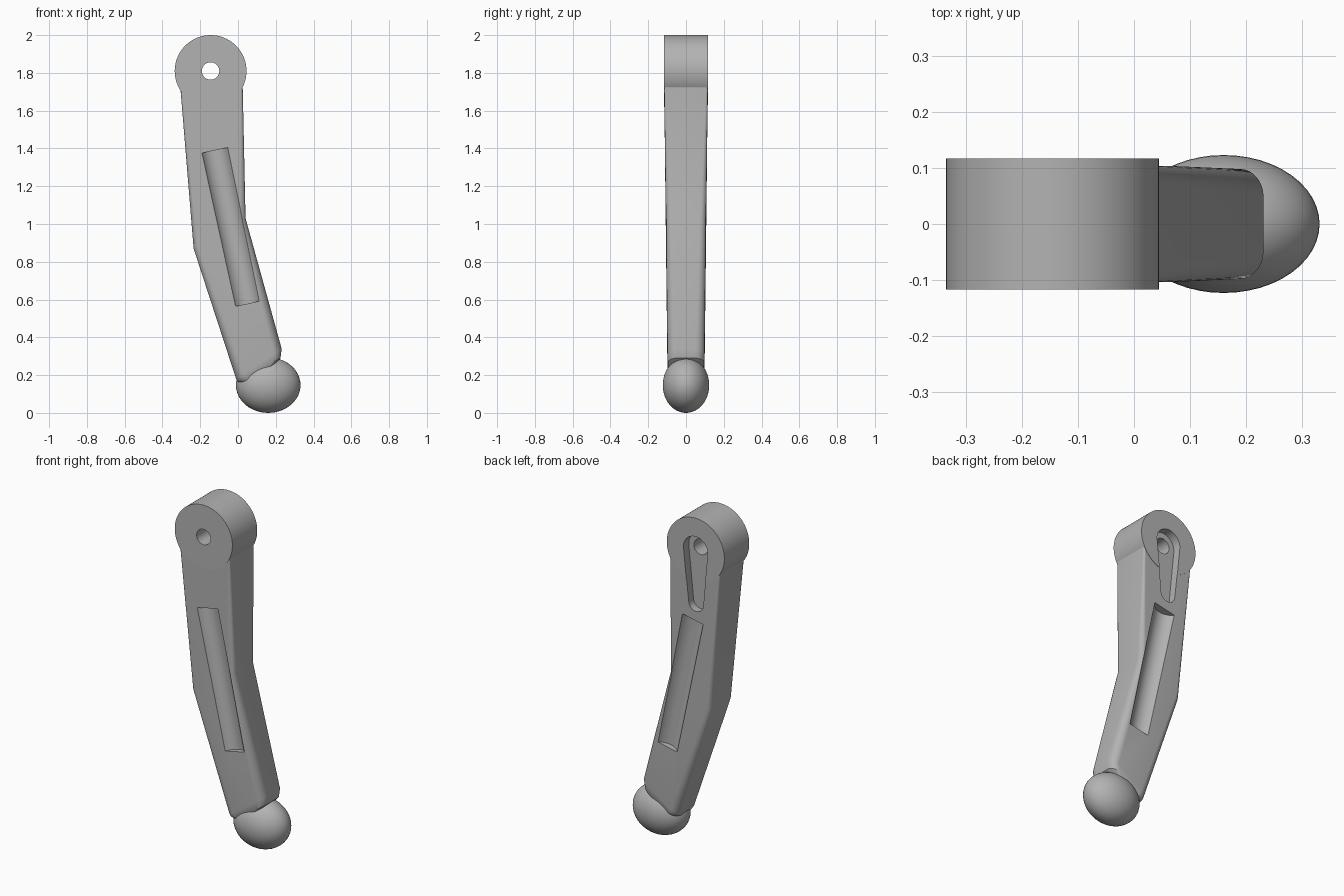
import bpy, bmesh, math
from mathutils import Vector, Matrix

cube = bpy.data.objects.get("Cube")
if cube:
    bpy.data.objects.remove(cube, do_unlink=True)

grey = bpy.data.materials.new("satin grey")
grey.use_nodes = True
grey.diffuse_color = (0.45, 0.45, 0.45, 1)
grey.node_tree.nodes["Principled BSDF"].inputs["Base Color"].default_value = (0.45, 0.45, 0.45, 1)

HUB_X, HUB_Z, HUB_R, HALF = -0.145, 1.81, 0.19, 0.117


def loft(name, rings):
    """Closed solid through rings that all have the same point count."""
    bm = bmesh.new()
    loops = [[bm.verts.new(p) for p in ring] for ring in rings]
    n = len(loops[0])
    for a, b in zip(loops, loops[1:]):
        for i in range(n):
            j = (i + 1) % n
            bm.faces.new((a[i], a[j], b[j], b[i]))
    bm.faces.new(loops[0])
    bm.faces.new(loops[-1])
    bmesh.ops.recalc_face_normals(bm, faces=bm.faces)
    mesh = bpy.data.meshes.new(name)
    bm.to_mesh(mesh)
    bm.free()
    mesh.materials.append(grey)
    obj = bpy.data.objects.new(name, mesh)
    bpy.context.collection.objects.link(obj)
    return obj


def cylinder(name, start, end, radius, sides=64):
    start, end = Vector(start), Vector(end)
    turn = (end - start).to_track_quat('Z', 'Y')
    circle = [Vector((radius * math.cos(math.tau * i / sides),
                      radius * math.sin(math.tau * i / sides), 0)) for i in range(sides)]
    return loft(name, [[c + turn @ p for p in circle] for c in (start, end)])


def combine(obj, other, operation):
    """Apply a boolean and remove the helper."""
    other.hide_render = True
    mod = obj.modifiers.new("combine", 'BOOLEAN')
    mod.operation, mod.solver, mod.object = operation, 'EXACT', other
    bpy.context.view_layer.objects.active = obj
    bpy.ops.object.modifier_apply(modifier=mod.name)
    bpy.data.objects.remove(other, do_unlink=True)


def arm_section(left, right, half, radius, steps=8):
    """Rounded rectangle spanning left to right in xz and +-half in y."""
    a, b = Vector((left[0], 0, left[1])), Vector((right[0], 0, right[1]))
    mid, across = (a + b) / 2, (b - a).normalized()
    w = (b - a).length / 2
    ring = []
    for k, (sx, sy) in enumerate(((1, 1), (-1, 1), (-1, -1), (1, -1))):
        for i in range(steps + 1):
            t = (k + i / steps) * math.pi / 2
            u = sx * (w - radius) + radius * math.cos(t)
            v = sy * (half - radius) + radius * math.sin(t)
            ring.append(mid + across * u + Vector((0, v, 0)))
    return ring


# Bent arm, thinner and rounder towards the foot
arm = loft("arm", [arm_section(*s) for s in (
    ((-0.3, 1.8), (0.023, 1.8), 0.1165, 0.006),
    ((-0.305, 1.72), (0.025, 1.72), 0.1155, 0.009),
    ((-0.235, 0.87), (0.04, 1.03), 0.106, 0.032),
    ((-0.01, 0.18), (0.231, 0.34), 0.098, 0.05),
    ((0.0, 0.165), (0.225, 0.29), 0.096, 0.05),
    ((0.04, 0.15), (0.18, 0.24), 0.085, 0.045))])

# Pivot hub with its bore
hub = cylinder("hub", (HUB_X, -HALF, HUB_Z), (HUB_X, HALF, HUB_Z), HUB_R, 96)
combine(arm, hub, 'UNION')
combine(arm, cylinder("bore", (HUB_X, -1, HUB_Z), (HUB_X, 1, HUB_Z), 0.046, 40), 'DIFFERENCE')

# Scooped grooves on the front and back
for side in (-1, 1):
    y = side * 0.144
    groove = cylinder("groove", (-0.1225, y, 1.39), (0.05, y, 0.578), 0.077)
    combine(arm, groove, 'DIFFERENCE')

# Tapered recess around the bore on the back
r_top, r_low, drop = 0.08, 0.048, 0.32
lean = math.asin((r_top - r_low) / drop)
outline = []
for r, z, t0, t1 in ((r_top, HUB_Z, -lean, math.pi + lean),
                     (r_low, HUB_Z - drop, math.pi + lean, math.tau - lean)):
    for i in range(25):
        t = t0 + (t1 - t0) * i / 24
        outline.append((HUB_X + r * math.cos(t), z + r * math.sin(t)))
recess = loft("recess", [[Vector((x, y, z)) for x, z in outline] for y in (HALF - 0.05, HALF + 0.1)])
combine(arm, recess, 'DIFFERENCE')

# Rounded foot
bm = bmesh.new()
bmesh.ops.create_uvsphere(bm, u_segments=48, v_segments=24, radius=1,
                          matrix=Matrix.Translation((0.16, 0, 0.147)) @ Matrix.Diagonal((0.171, 0.123, 0.147, 1)))
mesh = bpy.data.meshes.new("foot")
bm.to_mesh(mesh)
bm.free()
mesh.materials.append(grey)
foot = bpy.data.objects.new("foot", mesh)
bpy.context.collection.objects.link(foot)

# Smooth curves, sharp machined edges
bpy.ops.object.select_all(action='DESELECT')
for obj in (arm, foot):
    obj.select_set(True)
    bpy.context.view_layer.objects.active = obj
bpy.ops.object.shade_smooth_by_angle(angle=math.radians(30))
